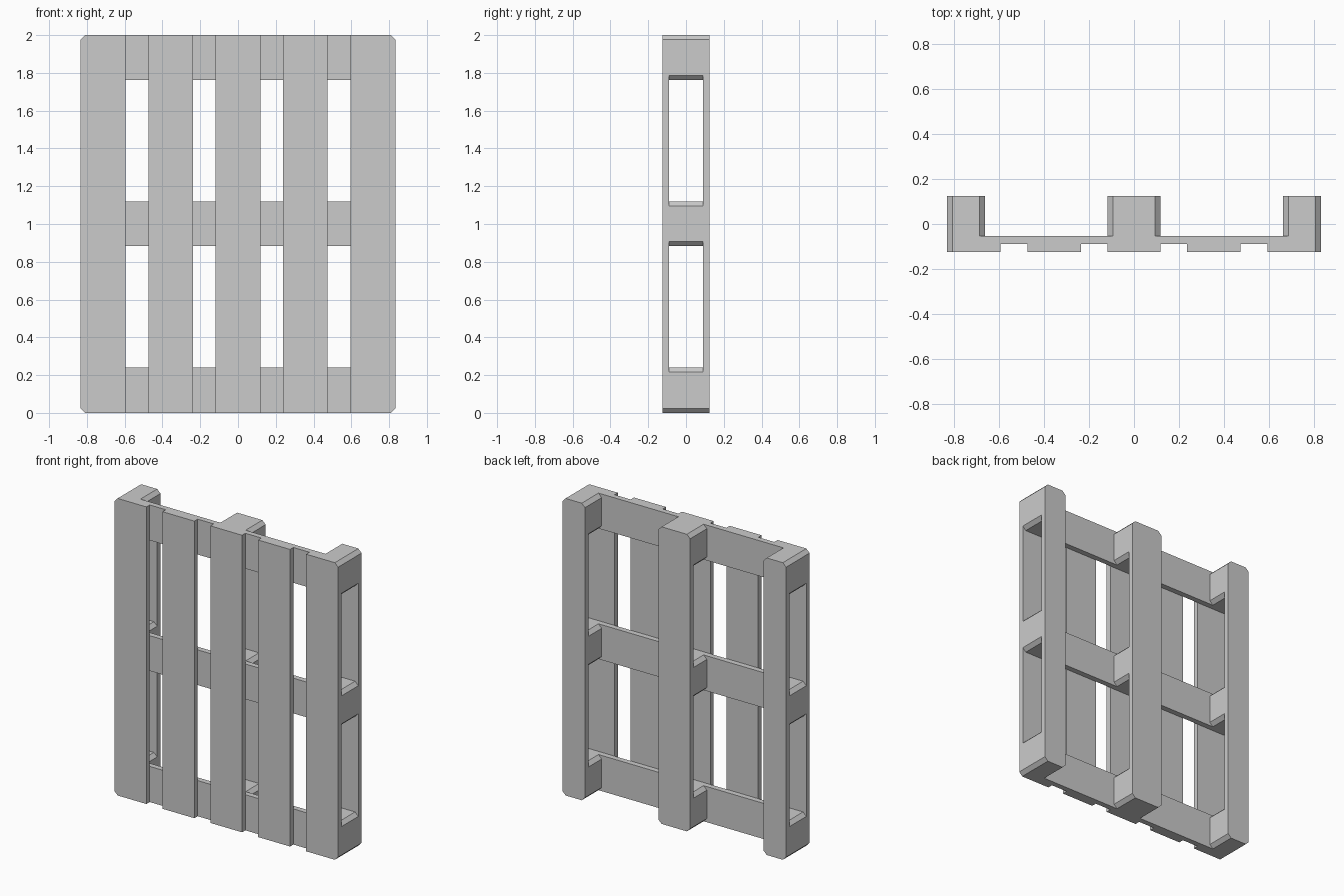
import bpy

if "Cube" in bpy.data.objects:
    bpy.data.objects.remove(bpy.data.objects["Cube"])

HALF_W, RUNNER_IN, MID = 0.833, 0.665, 0.118   # x landmarks
Y0, Y1, Y2, Y3 = -0.125, -0.09, -0.053, 0.09   # layer depths, front to back
Y4 = 0.125
C = 0.024                                      # corner chamfer
ROWS = {"bottom": (0.0, 0.24), "middle": (0.883, 1.12), "top": (1.762, 2.0)}
COLUMNS = {"left": (-HALF_W, -RUNNER_IN), "centre": (-MID, MID),
           "right": (RUNNER_IN, HALF_W)}


def plank(name, xs, ys, zs, cut_left=False, cut_right=False):
    """Box whose left and/or right corners are chamfered in the front plane."""
    (x0, x1), (z0, z1) = xs, zs
    outline = []
    if cut_left:
        outline += [(x0, z1 - C), (x0, z0 + C), (x0 + C, z0)]
    else:
        outline += [(x0, z1), (x0, z0)]
    if cut_right:
        outline += [(x1 - C, z0), (x1, z0 + C), (x1, z1 - C), (x1 - C, z1)]
    else:
        outline += [(x1, z0), (x1, z1)]
    if cut_left:
        outline.append((x0 + C, z1))
    n = len(outline)
    verts = [(x, y, z) for y in ys for x, z in outline]
    faces = [tuple(range(n)), tuple(range(2 * n - 1, n - 1, -1))]
    faces += [(i, i + n, (i + 1) % n + n, (i + 1) % n) for i in range(n)]
    mesh = bpy.data.meshes.new(name)
    mesh.from_pydata(verts, [], faces)
    obj = bpy.data.objects.new(name, mesh)
    bpy.context.collection.objects.link(obj)


# Five front deck slats, the outer ones with clipped outer corners
slats = [(-HALF_W, -0.595), (-0.475, -0.237), (-MID, MID), (0.237, 0.475), (0.595, HALF_W)]
for i, xs in enumerate(slats):
    plank(f"deck_slat_{i + 1}", xs, (Y0, Y1), (0, 2), i == 0, i == 4)

# Three cross boards behind the slats, and three spacer blocks on each
for row, zs in ROWS.items():
    plank(f"{row}_cross_board", (-HALF_W, HALF_W), (Y1, Y2), zs, True, True)
    for col, xs in COLUMNS.items():
        plank(f"{row}_{col}_block", xs, (Y2, Y3), zs, True, True)

# Three back runners
for col, xs in COLUMNS.items():
    plank(f"{col}_runner", xs, (Y3, Y4), (0, 2), True, True)
